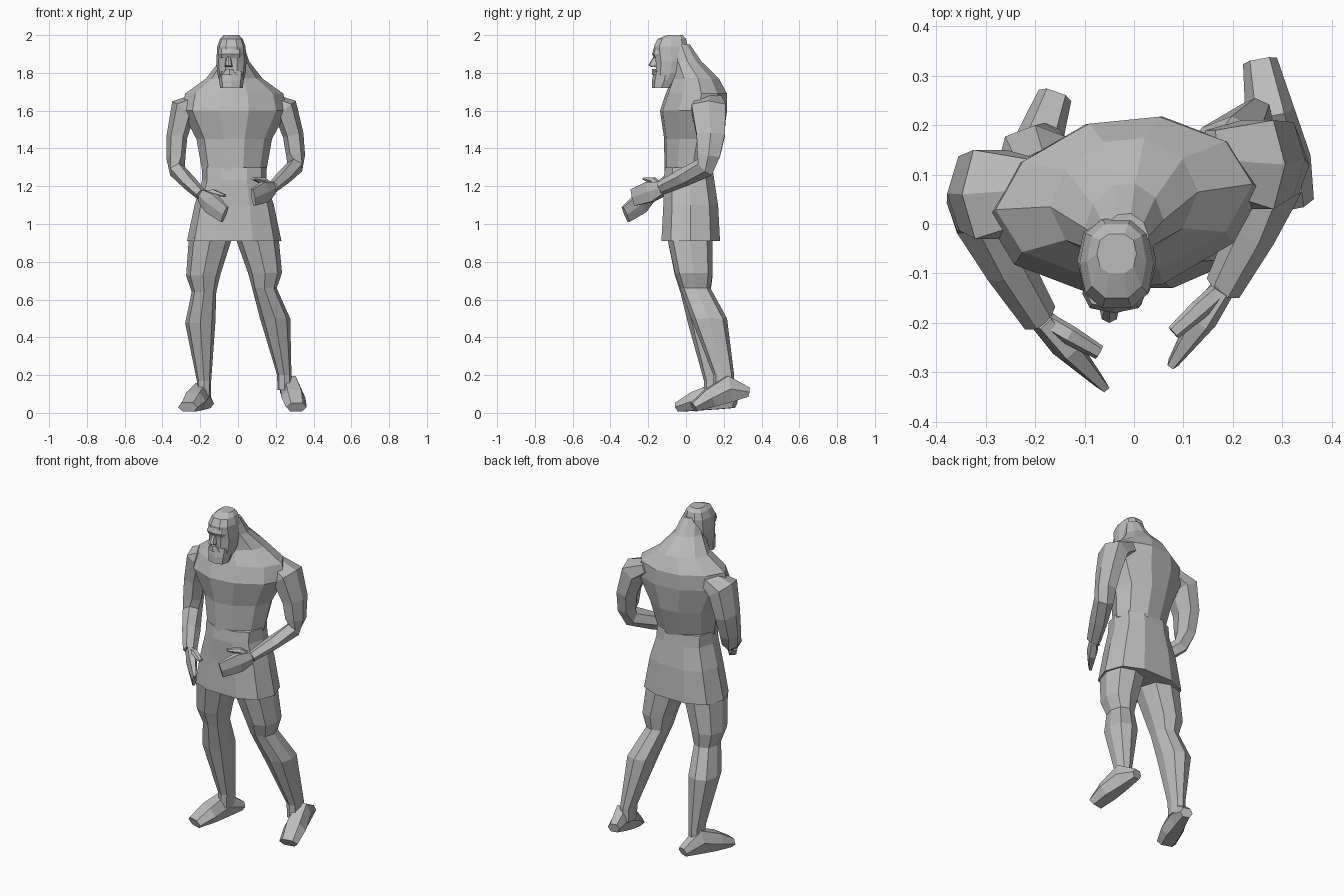
import bpy
import bmesh
from math import cos, sin, pi, copysign
from mathutils import Vector

cube = bpy.data.objects.get("Cube")
if cube:
    bpy.data.objects.remove(cube, do_unlink=True)

# One plain grey for the whole figure
GREY = (0.5, 0.5, 0.5, 1)
grey = bpy.data.materials.new("plain_grey")
grey.use_nodes = True
grey.diffuse_color = GREY
shader = grey.node_tree.nodes["Principled BSDF"]
shader.inputs["Base Color"].default_value = GREY
shader.inputs["Roughness"].default_value = 0.8

RIGHT_TO_LEFT = Vector((1, 0, 0))
BACKWARD = Vector((0, 1, 0))
UPWARD = Vector((0, 0, 1))


def outline(sides, power):
    """Unit cross-section that touches its box, squarer for a lower power."""
    angles = [2 * pi * i / sides for i in range(sides)]
    points = [[copysign(abs(f) ** power, f) for f in (cos(a), sin(a))] for a in angles]
    tallest = max(v for u, v in points)
    return [(u, v / tallest) for u, v in points]


def skin(name, rings):
    """Join rings of points with flat faces and close both ends."""
    bm = bmesh.new()
    loops = [[bm.verts.new(point) for point in ring] for ring in rings]
    count = len(loops[0])
    for low, high in zip(loops, loops[1:]):
        for i in range(count):
            after = (i + 1) % count
            bm.faces.new((low[i], low[after], high[after], high[i]))
    bm.faces.new(loops[0])
    bm.faces.new(loops[-1])
    bmesh.ops.recalc_face_normals(bm, faces=bm.faces)
    mesh = bpy.data.meshes.new(name)
    bm.to_mesh(mesh)
    bm.free()
    mesh.materials.append(grey)
    body_part = bpy.data.objects.new(name, mesh)
    bpy.context.collection.objects.link(body_part)


def ring(centre, side, rise, sides, power=0.8):
    return [centre + side * u + rise * v for u, v in outline(sides, power)]


def stack(name, middle, levels, sides, power=0.8, twist=0.0):
    """Horizontal rings from height, half width, front and back."""
    rings = []
    for height, half_width, front, back in levels:
        centre = Vector((middle, (front + back) / 2, height))
        side = (RIGHT_TO_LEFT + BACKWARD * twist) * half_width
        rings.append(ring(centre, side, BACKWARD * (back - front) / 2, sides, power))
    skin(name, rings)


def column(name, centres, widths, depths):
    """Horizontal rings around a list of centres."""
    rings = []
    for centre, width, depth in zip(centres, widths, depths):
        rings.append(ring(centre, RIGHT_TO_LEFT * width, BACKWARD * depth, 8))
    skin(name, rings)


def tube(name, centres, widths, heights, up):
    """Rings set square to the path through the centres."""
    last = len(centres) - 1
    rings = []
    for i, centre in enumerate(centres):
        ahead = centres[min(i + 1, last)] - centres[max(i - 1, 0)]
        side = ahead.cross(up).normalized()
        rise = side.cross(ahead).normalized()
        rings.append(ring(centre, side * widths[i], rise * heights[i], 6))
    skin(name, rings)


def build_arm(label, outward, shoulder, elbow, wrist, fingertips):
    """Bent arm with a swelling upper arm, a flat hand and a raised thumb."""
    shoulder, elbow, wrist, fingertips = map(Vector, (shoulder, elbow, wrist, fingertips))
    collar = shoulder - outward * 0.1 + UPWARD * 0.05 + BACKWARD * 0.01
    biceps = shoulder.lerp(elbow, 0.45) + (outward + BACKWARD) * 0.02
    lower_biceps = shoulder.lerp(elbow, 0.8) + (outward + BACKWARD) * 0.015
    forearm = elbow.lerp(wrist, 0.5)
    tube(label + "_arm",
         [collar, shoulder, biceps, lower_biceps, elbow, forearm, wrist],
         [.04, .07, .055, .05, .045, .04, .03],
         [.06, .09, .075, .06, .05, .045, .035], BACKWARD)

    knuckles = wrist.lerp(fingertips, 0.4)
    tube(label + "_hand", [wrist, knuckles, fingertips],
         [.025, .03, .012], [.035, .055, .045], UPWARD)

    thumb_tip = fingertips + BACKWARD * 0.06 + UPWARD * 0.1
    thumb_joint = wrist.lerp(thumb_tip, 0.5) + UPWARD * 0.015
    tube(label + "_thumb", [wrist, thumb_joint, thumb_tip],
         [.02, .02, .015], [.02, .018, .006], UPWARD)


def build_leg(label, outward, hip, knee, ankle, heel, toe):
    """Leg that narrows at the knee, swells at the calf and ends in a foot."""
    hip, knee, ankle, heel, toe = map(Vector, (hip, knee, ankle, heel, toe))
    thigh = hip.lerp(knee, 0.7) + outward * 0.015
    calf = knee.lerp(ankle, 0.35) + (outward + BACKWARD) * 0.02
    instep = ankle - UPWARD * 0.08
    column(label + "_leg", [hip, thigh, knee, calf, ankle, instep],
           [.115, .09, .065, .08, .038, .036],
           [.12, .1, .08, .095, .055, .055])

    # Sole stays flat while the top rises to meet the ankle
    arch = heel.lerp(toe, 0.35) + UPWARD * 0.045
    ball = heel.lerp(toe, 0.7) + UPWARD * 0.025
    tube(label + "_foot", [heel, arch, ball, toe],
         [.035, .05, .065, .055], [.025, .07, .05, .025], UPWARD)


# Tunic with flared hem, then waist, chest and sloping neck
stack("tunic_skirt", -.02, [
    (.91, .25, -.13, .18),
    (1.1, .21, -.12, .17),
    (1.23, .17, -.12, .15),
    (1.3, .17, -.11, .14),
], sides=10)
stack("torso", -.02, [
    (1.28, .17, -.11, .14),
    (1.45, .2, -.11, .19),
    (1.6, .28, -.13, .21),
    (1.69, .26, -.1, .21),
    (1.77, .15, -.07, .17),
    (1.86, .08, -.08, .08),
    (1.95, .05, -.08, .02),
], sides=10, power=1.1, twist=0.1)

# Head with crown, brow, nose, moustache and beard
stack("head", -.035, [
    (1.76, .065, -.16, -.04),
    (1.8, .075, -.16, 0),
    (1.86, .08, -.16, .01),
    (1.94, .075, -.17, .01),
    (1.98, .06, -.15, 0),
    (2, .04, -.1, -.02),
], sides=10)
stack("brow", -.04, [
    (1.88, .06, -.17, -.1),
    (1.9, .065, -.18, -.1),
    (1.93, .06, -.17, -.1),
], sides=8)
stack("nose", -.05, [
    (1.83, .02, -.18, -.14),
    (1.84, .02, -.2, -.14),
    (1.89, .01, -.17, -.14),
], sides=8)
stack("moustache", -.045, [
    (1.79, .05, -.18, -.1),
    (1.82, .02, -.18, -.1),
], sides=8)
stack("beard", -.035, [
    (1.72, .06, -.18, -.08),
    (1.76, .065, -.18, -.05),
    (1.81, .07, -.17, -.04),
], sides=8)

# Arms reach forward with the hands held before the waist
build_arm("left", RIGHT_TO_LEFT, shoulder=(.25, .12, 1.61), elbow=(.3, .1, 1.3),
          wrist=(.18, -.13, 1.19), fingertips=(.08, -.28, 1.14))
build_arm("right", -RIGHT_TO_LEFT, shoulder=(-.29, .06, 1.61), elbow=(-.32, .02, 1.28),
          wrist=(-.19, -.19, 1.15), fingertips=(-.07, -.32, 1.05))

# Legs stand in a wide stride, the left one further back
build_leg("left", RIGHT_TO_LEFT, hip=(.1, .02, .93), knee=(.14, .05, .66),
          ankle=(.245, .2, .2), heel=(.255, .33, .11), toe=(.31, .04, .03))
build_leg("right", -RIGHT_TO_LEFT, hip=(-.145, .02, .93), knee=(-.18, .05, .64),
          ankle=(-.18, .15, .17), heel=(-.16, .26, .05), toe=(-.265, -.04, .03))
